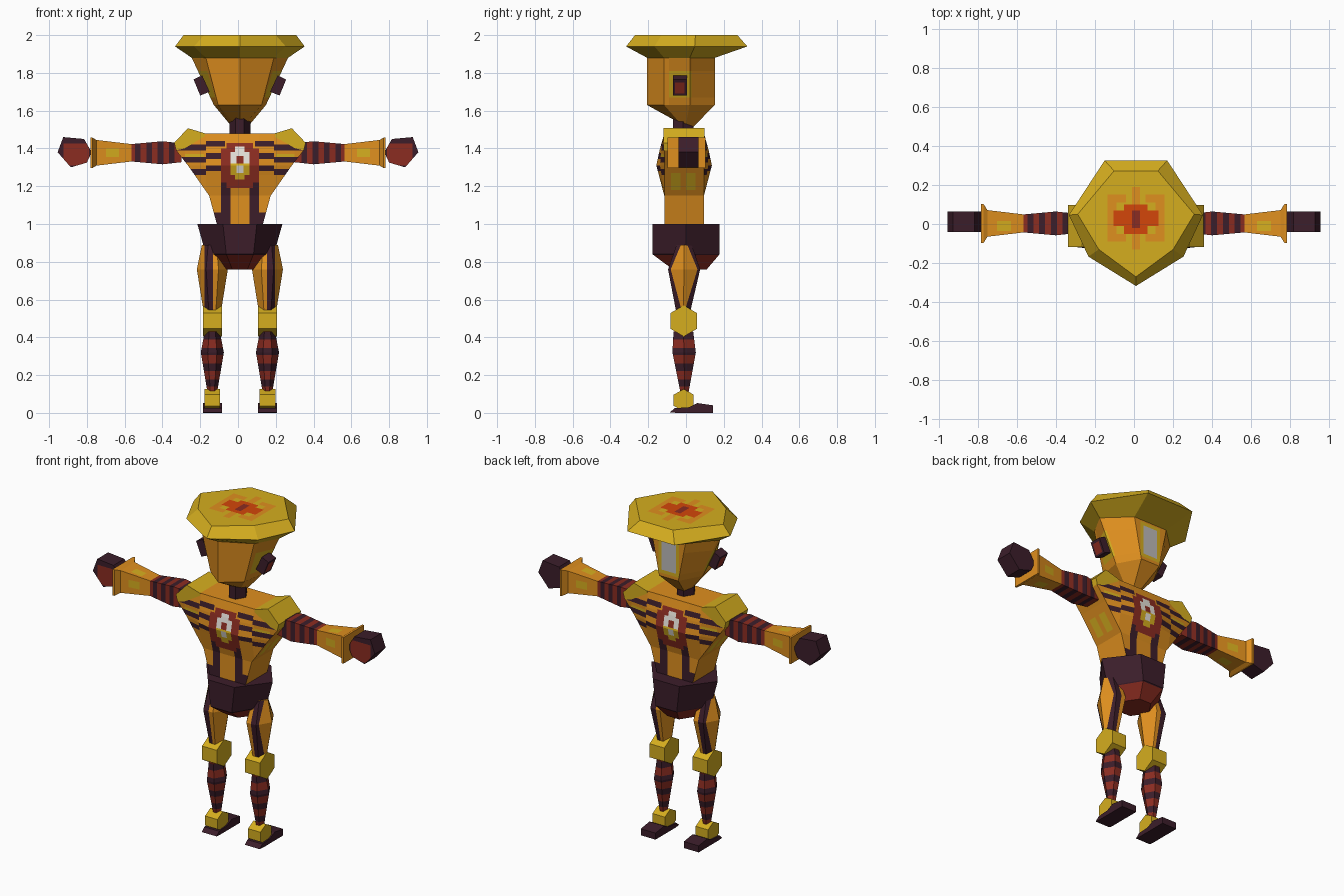
import bpy, bmesh
from mathutils import Vector

if "Cube" in bpy.data.objects:
    bpy.data.objects.remove(bpy.data.objects["Cube"])


def material(name, r, g, b):
    m = bpy.data.materials.new(name)
    m.use_nodes = True
    lin = [(c / 255) ** 2.2 for c in (r, g, b)] + [1]
    m.diffuse_color = lin
    node = next(n for n in m.node_tree.nodes if n.type == "BSDF_PRINCIPLED")
    node.inputs["Base Color"].default_value = lin
    node.inputs["Roughness"].default_value = 0.9
    return m


ORANGE = material("orange", 222, 142, 36)
GOLD = material("gold", 212, 172, 36)
DARK = material("dark plum", 62, 35, 46)
RED = material("brick red", 138, 48, 38)
SCARLET = material("scarlet", 210, 72, 18)
WHITE = material("white", 228, 224, 216)
GREY = material("visor grey", 188, 186, 184)
MID = 0.01  # body centre line


def loft(name, rings, mat):
    """Skin a list of matching rings and cap both ends."""
    bm = bmesh.new()
    rows = [[bm.verts.new(p) for p in ring] for ring in rings]
    n = len(rows[0])
    for a, b in zip(rows, rows[1:]):
        for i in range(n):
            j = (i + 1) % n
            bm.faces.new((a[i], a[j], b[j], b[i]))
    bm.faces.new(rows[0])
    bm.faces.new(rows[-1])
    bmesh.ops.recalc_face_normals(bm, faces=bm.faces)
    mesh = bpy.data.meshes.new(name)
    bm.to_mesh(mesh)
    bm.free()
    mesh.materials.append(mat)
    obj = bpy.data.objects.new(name, mesh)
    bpy.context.collection.objects.link(obj)
    return obj


def prism_y(name, profile, y0, y1, mat):
    return loft(name, [[(x, y, z) for x, z in profile] for y in (y0, y1)], mat)


def prism_x(name, profile, x0, x1, mat):
    return loft(name, [[(x, y, z) for y, z in profile] for x in (x0, x1)], mat)


def hexagon(cx, cy, z, w, d):
    pts = ((1, 0), (.4, 1), (-.4, 1), (-1, 0), (-.4, -1), (.4, -1))
    return [(cx + w * u, cy + d * v, z) for u, v in pts]


def paint(obj, mat, facing=lambda n: True, **ranges):
    """Cut faces along the limits of a box and colour those inside it."""
    mesh = obj.data
    if mat.name not in mesh.materials:
        mesh.materials.append(mat)
    slot = mesh.materials.find(mat.name)
    limits = {"xyz".index(k): v for k, v in ranges.items()}
    bm = bmesh.new()
    bm.from_mesh(mesh)
    bm.normal_update()

    def touches(f):
        return facing(f.normal) and all(
            min(v.co[a] for v in f.verts) < hi and max(v.co[a] for v in f.verts) > lo
            for a, (lo, hi) in limits.items())

    for axis, pair in limits.items():
        for value in pair:
            faces = [f for f in bm.faces if touches(f)]
            geom = set(faces)
            for f in faces:
                geom.update(f.edges)
                geom.update(f.verts)
            co, no = Vector(), Vector()
            co[axis], no[axis] = value, 1
            bmesh.ops.bisect_plane(bm, geom=list(geom), plane_co=co, plane_no=no, dist=1e-5)
    for f in bm.faces:
        c = f.calc_center_median()
        if facing(f.normal) and all(lo < c[a] < hi for a, (lo, hi) in limits.items()):
            f.material_index = slot
    bm.to_mesh(mesh)
    bm.free()


def paint_pair(obj, mat, facing, x, **ranges):
    paint(obj, mat, facing, x=x, **ranges)
    paint(obj, mat, facing, x=(-x[1], -x[0]), **ranges)


def broad(n): return abs(n.y) > .5
def sides(n): return abs(n.x) > .5
def upward(n): return n.z > .9
def visor_side(n): return n.y > .9


# Head and hat share a seven-sided outline: point at -y, flat at +y
def seven(z, flat, wide, rear, y, tilt=0):
    half = [(flat, y[0]), (wide, y[1]), (rear, y[2])]
    pts = half + [(0, y[3])] + [(-a, b) for a, b in reversed(half)]
    return [(a, b, z - tilt * b) for a, b in pts]


head_y = (.153, .02, -.116, -.206)
brow = seven(1.88, .115, .255, .18, head_y)
head = loft("head", [seven(1.53, .025, .055, .04, (.04, 0, -.04, -.07), .35),
                     seven(1.63, .065, .138, .115, head_y), brow], ORANGE)
paint(head, GOLD, visor_side, x=(-.07, .07), z=(1.65, 1.87))
paint(head, GREY, visor_side, x=(-.05, .05), z=(1.67, 1.85))
paint(head, GOLD, sides, y=(-.09, .03), z=(1.67, 1.81))
hat = loft("hat", [brow, seven(1.94, .16, .343, .243, (.325, .046, -.167, -.317)),
                   seven(2, .112, .298, .19, (.272, .05, -.13, -.27))], GOLD)
paint(hat, ORANGE, upward, x=(-.02, .02), y=(-.13, .19))
paint_pair(hat, ORANGE, upward, (.1, .145), y=(-.09, .15))
paint_pair(hat, ORANGE, upward, (.05, .1), y=(.11, .15))
paint_pair(hat, ORANGE, upward, (.05, .1), y=(-.09, -.05))
paint(hat, SCARLET, upward, x=(-.06, .06), y=(-.05, .1))
paint_pair(hat, SCARLET, upward, (.06, .115), y=(-.01, .07))
paint(hat, RED, upward, x=(-.02, .02), y=(-.02, .07))
neck = loft("neck", [hexagon(0, -.015, z, .055, .055) for z in (1.46, 1.56)], DARK)
body = [head, hat, neck]

# Torso with a shallow bulge front and back


def chest_ring(z, w, bulge):
    front = [(-w, .105), (-.1, .105 + bulge), (.1, .105 + bulge), (w, .105)]
    pts = [(x, -y) for x, y in front] + [(x, y) for x, y in reversed(front)]
    return [(x, y - .01, z) for x, y in pts]


torso = loft("torso", [chest_ring(*r) for r in (
    (1, .122, 0), (1.15, .163, 0), (1.31, .275, .042), (1.39, .338, .025), (1.48, .19, 0))], ORANGE)
paint_pair(torso, GOLD, broad, (.19, .29), z=(1.33, 1.37))
for level in (1.41, 1.345, 1.28):  # stepped chest stripes
    paint_pair(torso, DARK, broad, (.08, .18), z=(level, level + .03))
    paint_pair(torso, DARK, broad, (.18, .34), z=(level - .02, level + .01))
paint_pair(torso, DARK, broad, (.05, .1), z=(.99, 1.23))
paint_pair(torso, DARK, broad, (.1, .15), z=(.99, 1.06))
for y in (-.08, .0):
    paint(torso, GOLD, sides, y=(y, y + .05), z=(1.18, 1.27))

# Chest badge: stepped red field with a white arch over a gold cup
paint(torso, RED, broad, x=(-.1, .1), z=(1.22, 1.4))
paint(torso, RED, broad, x=(-.07, .07), z=(1.19, 1.43))
paint(torso, WHITE, broad, x=(-.05, .05), z=(1.32, 1.38))
paint(torso, WHITE, broad, x=(-.025, .025), z=(1.32, 1.41))
paint(torso, RED, broad, x=(-.018, .018), z=(1.31, 1.36))
paint(torso, GOLD, broad, x=(-.05, .05), z=(1.26, 1.32))
paint(torso, GOLD, broad, x=(-.025, .025), z=(1.235, 1.26))
paint(torso, WHITE, broad, x=(-.018, .018), z=(1.27, 1.31))

# Pelvis with a red underside
pelvis = loft("pelvis", [hexagon(0, .02, .76, .1, .09), hexagon(0, 0, .84, .18, .178),
                         hexagon(0, 0, 1, .225, .178)], DARK)
paint(pelvis, RED, z=(.7, .835))
body += [torso, pelvis]

for s, side in ((1, "left"), (-1, "right")):
    def flip(profile): return [(s * x, z) for x, z in profile]

    # Ears and shoulder pads
    ear = prism_y(side + "_ear", flip([(.2, 1.787), (.245, 1.765), (.21, 1.68), (.16, 1.7)]),
                  -.07, .005, DARK)
    paint(ear, RED, lambda n: n.x * s > .7, y=(-.058, -.008), z=(1.69, 1.75))
    pad = prism_y(side + "_shoulder_pad", flip(
        [(.185, 1.48), (.275, 1.507), (.348, 1.43), (.338, 1.39), (.185, 1.425)]), -.118, .098, GOLD)
    body += [ear, pad]

    # Arms: square sections along x
    def square(x, d, h): return [(s * x, .003 + d * u, 1.377 + h * v)
                                 for u, v in ((1, 1), (-1, 1), (-1, -1), (1, -1))]
    upper = loft(side + "_upper_arm", [square(.3, .05, .05), square(.4, .061, .061),
                                       square(.565, .046, .046)], RED)
    for i in range(4):
        start = .335 + i * .06
        a, b = sorted((s * start, s * (start + .03)))
        paint(upper, DARK, x=(a, b))
    forearm = loft(side + "_forearm", [square(.565, .046, .046), square(.75, .068, .068)], ORANGE)
    a, b = sorted((s * .63, s * .7))
    paint(forearm, GOLD, broad, x=(a, b), z=(1.355, 1.4))
    paint(forearm, GOLD, lambda n: abs(n.z) > .5, x=(a, b), y=(-.035, .015))
    loft(side + "_cuff", [square(.75, .068, .068), square(.77, .1, .08), square(.782, .1, .08)], ORANGE)
    hand = prism_y(side + "_hand", flip([(.775, 1.38), (.815, 1.45), (.925, 1.46), (.955, 1.38),
                                         (.885, 1.3), (.8, 1.325)]), -.04, .065, DARK)
    a, b = sorted((s * .79, s * .925))
    paint(hand, RED, lambda n: n.y < -.9, x=(a, b), z=(1.31, 1.425))

    # Legs
    cx = s * .146
    thigh = loft(side + "_thigh", [hexagon(cx, -.015, .53, .045, .036),
                                   hexagon(cx, -.01, .76, .082, .085),
                                   hexagon(cx, -.01, .89, .055, .04)], ORANGE)
    a, b = sorted((s * .143, s * .187))
    paint(thigh, DARK, broad, x=(a, b))

    def joint(name, cy, cz, d, h):
        pts = ((0, 1), (1, .5), (1, -.5), (0, -1), (-1, -.5), (-1, .5))
        return prism_x(side + name, [(cy + d * u, cz + h * v) for u, v in pts],
                       cx - w, cx + w, GOLD)
    w = .05
    knee = joint("_knee", -.012, .487, .07, .083)
    shin = loft(side + "_shin", [hexagon(cx, -.008, .1, .024, .02),
                                 hexagon(cx, -.01, .32, .061, .062),
                                 hexagon(cx, -.014, .43, .04, .052)], RED)
    for i in range(4):
        low = .14 + i * .083
        paint(shin, DARK, z=(low, low + .038))
    w = .042
    ankle = joint("_ankle", -.012, .067, .053, .059)
    foot = prism_x(side + "_foot", [(-.085, .003), (-.06, .025), (.015, .03), (.06, .052),
                                    (.143, .04), (.143, 0), (-.05, 0)], cx - .05, cx + .05, DARK)
    body += [thigh, knee, shin, ankle, foot]

for part in body:
    part.location.x = MID
